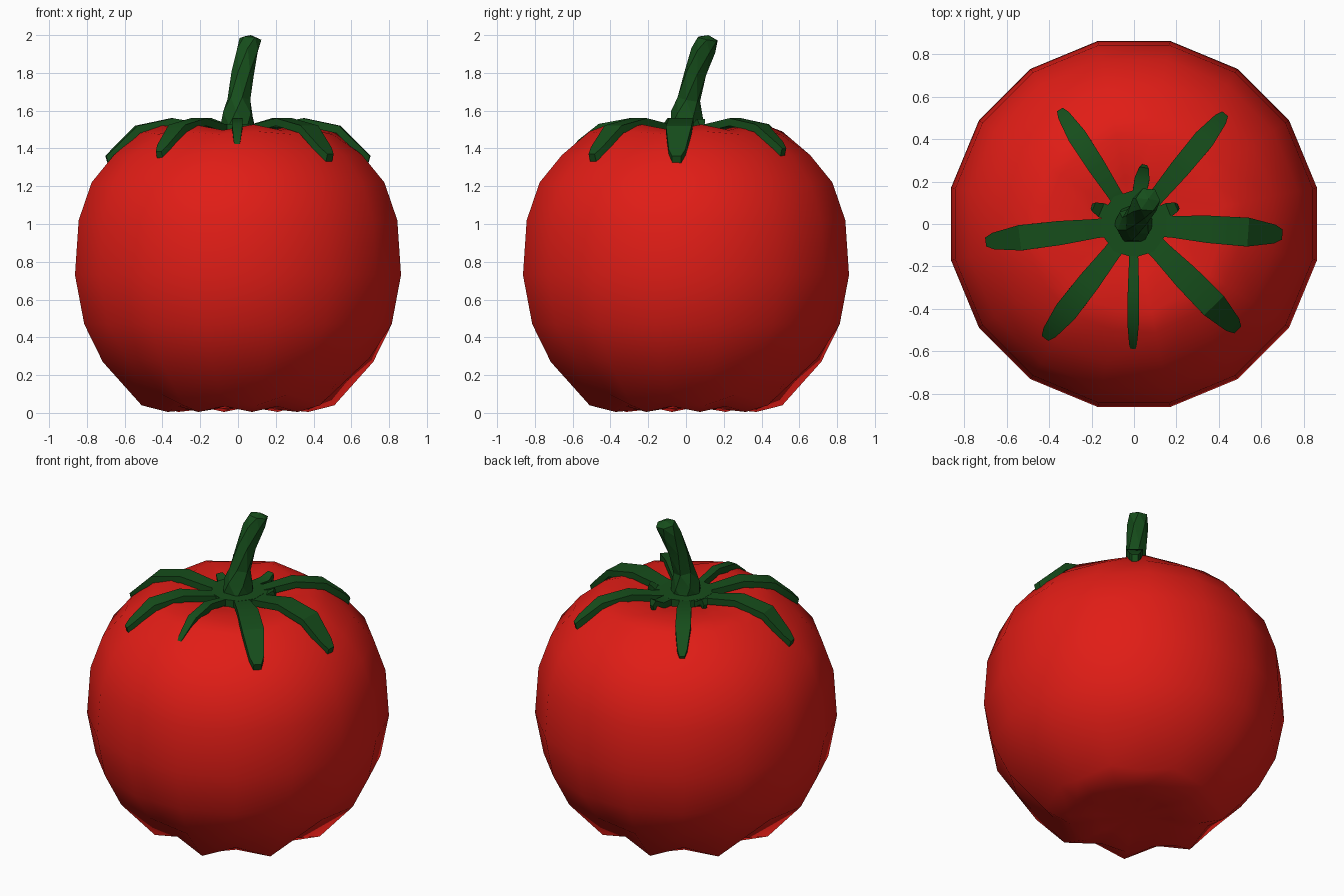
import bpy, bmesh
from math import sin, cos, radians, pi, hypot, atan2
from mathutils import Vector

if "Cube" in bpy.data.objects:
    bpy.data.objects.remove(bpy.data.objects["Cube"])


def material(name, color):
    m = bpy.data.materials.new(name)
    m.diffuse_color = (*color, 1)
    m.use_nodes = True
    m.node_tree.nodes["Principled BSDF"].inputs["Base Color"].default_value = m.diffuse_color
    return m


RED = material("red skin", (0.75, 0.012, 0.008))
GREEN = material("green leaf", (0.008, 0.075, 0.011))


def finish(bm, name, mat, angle):
    bmesh.ops.recalc_face_normals(bm, faces=bm.faces)
    me = bpy.data.meshes.new(name)
    bm.to_mesh(me)
    bm.free()
    ob = bpy.data.objects.new(name, me)
    bpy.context.collection.objects.link(ob)
    me.materials.append(mat)
    bpy.ops.object.select_all(action='DESELECT')
    ob.select_set(True)
    bpy.context.view_layer.objects.active = ob
    bpy.ops.object.shade_smooth_by_angle(angle=radians(angle))
    return ob


def skin_rings(bm, rings):
    # bridge equal vertex rings into quads
    for a, b in zip(rings, rings[1:]):
        n = len(a)
        for i in range(n):
            bm.faces.new((a[i], a[(i + 1) % n], b[(i + 1) % n], b[i]))


# Fruit: 16-sided lathe, creased between lobes at bottom and top
# profile: radius, height, radial crease, vertical crease
profile = [(0.22, 0.02, 0, 0.02), (0.38, 0.005, 0, 0.03), (0.52, 0.04, 0.03, 0.06),
           (0.73, 0.27, 0.02, 0.02), (0.83, 0.47, 0, 0), (0.88, 0.73, 0, 0),
           (0.86, 1.02, 0, 0), (0.79, 1.22, 0, 0), (0.67, 1.365, 0, 0),
           (0.52, 1.49, 0.01, -0.015), (0.42, 1.527, 0.01, -0.03), (0.22, 1.50, 0, -0.015)]
bm = bmesh.new()
rings = []
for r, z, dr, dz in profile:
    ring = []
    for i in range(16):
        a = radians(11.25 + 22.5 * i)
        k = i % 2
        ring.append(bm.verts.new(((r - dr * k) * cos(a), (r - dr * k) * sin(a), z + dz * k)))
    rings.append(ring)
skin_rings(bm, rings)
for ring, z in ((rings[0], 0.03), (rings[-1], 1.46)):
    c = bm.verts.new((0, 0, z))
    for i in range(16):
        bm.faces.new((ring[i], ring[(i + 1) % 16], c))
finish(bm, "tomato_fruit", RED, 60)


# Sepals: arched tapered strips radiating from the stem
def sepal(bm, tip, tip_z, width):
    length = hypot(*tip)
    d = Vector((tip[0], tip[1], 0)) / length
    side = Vector((-d.y, d.x, 0))
    mid_z = 1.56 if length > 0.5 else 1.53
    stations = [(0.0, 0.8, 1.52), (0.25, 0.75, 1.53), (0.5, 0.95, mid_z),
                (0.77, 1.0, mid_z - 0.2 * (mid_z - tip_z)),
                (0.95, 0.65, tip_z + 0.035), (1.0, 0.35, tip_z)]
    loops = []
    for t, w, z in stations:
        p = d * (length * t) + Vector((0, 0, z))
        s = side * (w * width)
        down = Vector((0, 0, -0.04)) - d * 0.012 * (t > 0.6)
        loops.append([bm.verts.new(v) for v in (p + s, p - s, p - s + down, p + s + down)])
    skin_rings(bm, loops)
    bm.faces.new(loops[0])
    bm.faces.new(loops[-1])


bm = bmesh.new()
for tip, z, w in [((0.70, -0.05), 1.36, 0.068), ((0.49, -0.50), 1.37, 0.065),
                  ((-0.005, -0.60), 1.41, 0.028), ((-0.42, -0.54), 1.385, 0.055),
                  ((-0.70, -0.085), 1.36, 0.06), ((-0.35, 0.54), 1.40, 0.045),
                  ((0.43, 0.52), 1.40, 0.05), ((0.05, 0.28), 1.52, 0.035),
                  ((-0.20, 0.085), 1.52, 0.035), ((0.21, 0.085), 1.52, 0.035)]:
    sepal(bm, tip, z, w)
finish(bm, "sepals", GREEN, 30)

# Calyx disc joining the sepals
bpy.ops.mesh.primitive_cylinder_add(vertices=10, radius=0.16, depth=0.06, location=(0, 0, 1.5))
disc = bpy.context.object
disc.name = "calyx_disc"
disc.data.materials.append(GREEN)

# Stem: leaning, twisted six-sided stalk
bm = bmesh.new()
rings = []
for j, (x, y, z, r) in enumerate([(0, 0, 1.50, 0.095), (0, 0.005, 1.58, 0.085),
                                  (0.005, 0.015, 1.66, 0.062), (0.025, 0.05, 1.80, 0.06),
                                  (0.05, 0.092, 1.92, 0.063), (0.066, 0.115, 1.98, 0.058)]):
    ring = []
    for i in range(6):
        a = pi / 3 * i + 0.4 * j
        tilt = -0.2 * r * sin(a) - 0.1 * r * cos(a)
        ring.append(bm.verts.new((x + r * cos(a), y + r * sin(a), z + tilt)))
    rings.append(ring)
skin_rings(bm, rings)
bm.faces.new(rings[0])
cap = bm.verts.new((0.068, 0.118, 2.0))
for i in range(6):
    bm.faces.new((rings[-1][i], rings[-1][(i + 1) % 6], cap))
bmesh.ops.triangulate(bm, faces=[f for f in bm.faces if len(f.verts) == 4])
finish(bm, "stem", GREEN, 20)
